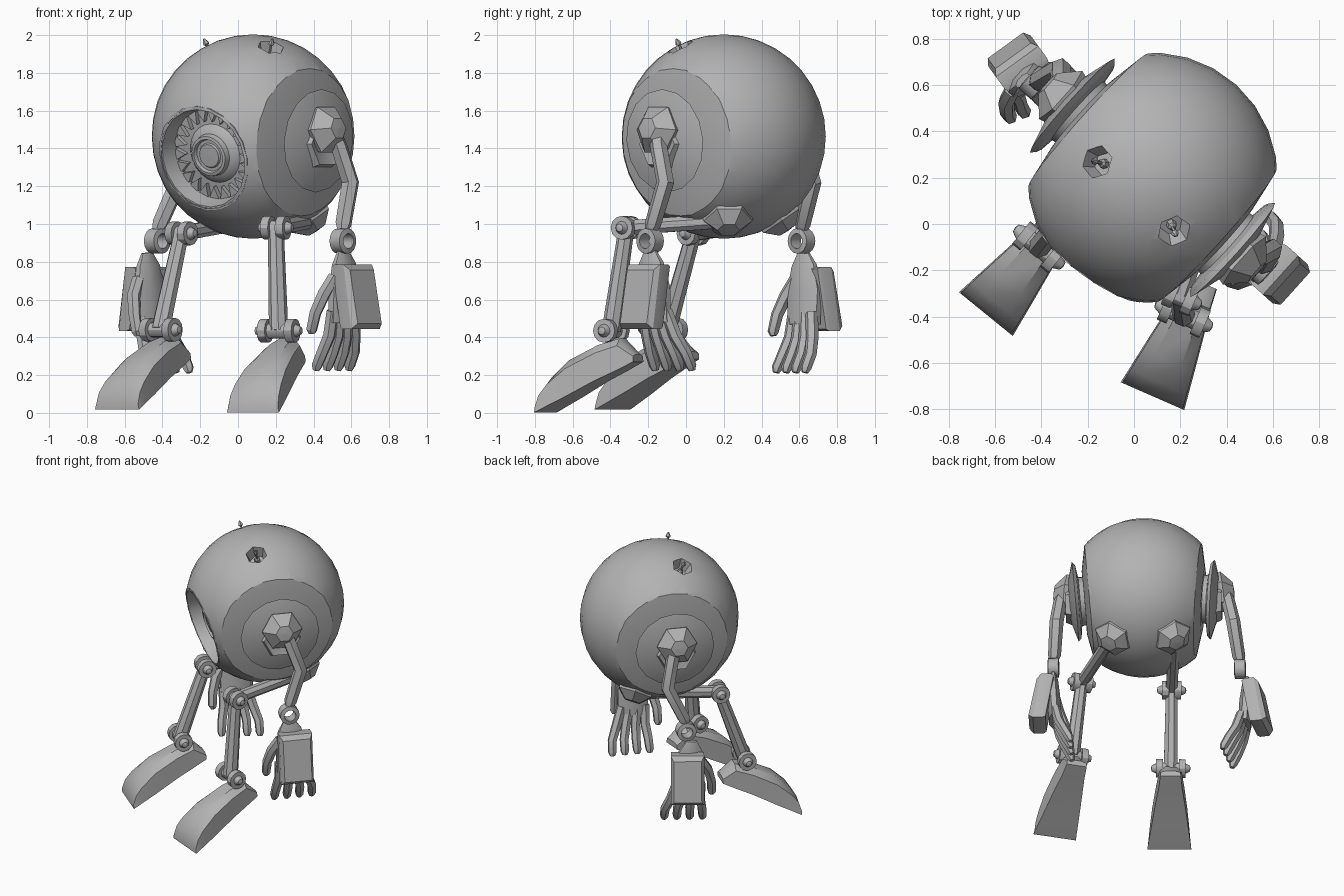
import bpy, bmesh, math
from mathutils import Vector, Matrix

if "Cube" in bpy.data.objects:
    bpy.data.objects.remove(bpy.data.objects["Cube"])

V = Vector
grey = bpy.data.materials.new("plain grey")
grey.use_nodes = True
grey.diffuse_color = (0.45, 0.45, 0.45, 1)
grey.node_tree.nodes["Principled BSDF"].inputs["Base Color"].default_value = (0.45, 0.45, 0.45, 1)

# Body frame: x = left, y = back; the whole figure is turned on its stand
CENTRE, R = V((0.08, 0.2, 1.463)), 0.541
BODY = Matrix.Translation(CENTRE) @ Matrix.Rotation(math.radians(-42), 4, 'Z')
MIRROR = BODY @ Matrix.Diagonal((-1, 1, 1, 1)) @ BODY.inverted()
LEFT = BODY.to_3x3() @ V((1, 0, 0))
BACK = BODY.to_3x3() @ V((0, 1, 0))


def shade(ob, angle):
    bpy.ops.object.select_all(action='DESELECT')
    ob.select_set(True)
    bpy.context.view_layer.objects.active = ob
    bpy.ops.object.shade_smooth_by_angle(angle=math.radians(angle))


def finish(name, bm):
    bmesh.ops.remove_doubles(bm, verts=bm.verts, dist=1e-5)
    bmesh.ops.recalc_face_normals(bm, faces=bm.faces)
    mesh = bpy.data.meshes.new(name)
    bm.to_mesh(mesh)
    bm.free()
    mesh.materials.append(grey)
    ob = bpy.data.objects.new(name, mesh)
    bpy.context.collection.objects.link(ob)
    shade(ob, 30)
    return ob


def skin(bm, rings, loop=False):
    """Bridge rings of points with quads; cap the ends unless looped."""
    rows = [[bm.verts.new(p) for p in ring] for ring in rings]
    n = len(rows[0])
    for a, b in list(zip(rows, rows[1:])) + ([(rows[-1], rows[0])] if loop else []):
        for i in range(n):
            j = (i + 1) % n
            bm.faces.new((a[i], a[j], b[j], b[i]))
    if not loop:
        bm.faces.new(rows[0])
        bm.faces.new(rows[-1])


def lathe(name, profile, origin, axis, n=24, loop=False):
    """Revolve (radius, height) pairs about an axis."""
    m = Matrix.Translation(origin) @ V(axis).to_track_quat('Z', 'Y').to_matrix().to_4x4()
    bm = bmesh.new()
    skin(bm, [[m @ V((max(r, 1e-4) * math.cos(t), max(r, 1e-4) * math.sin(t), h))
               for t in (2 * math.pi * i / n for i in range(n))] for r, h in profile], loop)
    return finish(name, bm)


def tube(name, pts, radii, side, n=8, flat=1.0):
    """Sweep a polygon along points; side is the wide direction."""
    rings = []
    for i, p in enumerate(pts):
        d = (pts[min(i + 1, len(pts) - 1)] - pts[max(i - 1, 0)]).normalized()
        a = (side - d * d.dot(side)).normalized()
        b = d.cross(a) * flat
        rings.append([p + radii[i] * (a * math.cos(t) + b * math.sin(t))
                      for t in (2 * math.pi * (k + .5) / n for k in range(n))])
    bm = bmesh.new()
    skin(bm, rings)
    return finish(name, bm)


def body_point(x, y, z):
    return BODY @ V((x, y, z))


def body_dir(x, y, z):
    return (BODY.to_3x3() @ V((x, y, z))).normalized()


# Ball body
bm = bmesh.new()
bmesh.ops.create_uvsphere(bm, u_segments=28, v_segments=18, radius=R)
bm.transform(BODY)
body = finish("body", bm)

# Flattened shoulders, eye socket and two hexagonal antenna wells cut from the ball
EYE = V((-0.57, -0.782, -0.25)).normalized()
SHOULDER = {s: body_dir(s, 0, -0.08) for s in (1, -1)}
WELLS = [body_dir(s * 0.226, -0.11, 0.478) for s in (1, -1)]
cutters = [lathe("socket_cutter", [(0.265, 0.33), (0.287, 0.7)], CENTRE, EYE, 32)]
cutters += [lathe("well_cutter", [(0.05, 0.46), (0.08, 0.56)], CENTRE, w, 6) for w in WELLS]
cutters += [lathe("shoulder_cutter", [(0.22, 0.405), (0.393, 0.372), (0.6, 0.7)], CENTRE, a, 32)
            for a in SHOULDER.values()]
for c in cutters:
    mod = body.modifiers.new("cut", 'BOOLEAN')
    mod.object, mod.operation, mod.solver = c, 'DIFFERENCE', 'EXACT'
    bpy.context.view_layer.objects.active = body
    bpy.ops.object.modifier_apply(modifier=mod.name)
    bpy.data.objects.remove(c)
shade(body, 20)

# Eye: rim, stepped iris, ring of teeth
lathe("eye_rim", [(0.286, 0.461), (0.266, 0.461), (0.243, 0.36), (0.262, 0.335)], CENTRE, EYE, 20, loop=True)
lathe("eye_iris", [(0.25, 0.325), (0.245, 0.345), (0.16, 0.352), (0.14, 0.375), (0.115, 0.385),
                   (0.108, 0.415), (0.092, 0.418), (0.085, 0.40), (0.068, 0.40), (0.062, 0.41),
                   (0, 0.412)], CENTRE, EYE, 24)
bm = bmesh.new()
m = Matrix.Translation(CENTRE) @ EYE.to_track_quat('Z', 'Y').to_matrix().to_4x4()
for i in range(22):
    turn = m @ Matrix.Rotation(2 * math.pi * i / 22, 4, 'Z')
    skin(bm, [[turn @ V(p) for p in ((0.25, -0.033, h), (0.25, 0.033, h), (0.178, 0, h + 0.005))]
              for h in (0.34, 0.372)])
finish("eye_teeth", bm)

# Antennae standing in the wells
for w, side in zip(WELLS, ("left", "right")):
    lathe(side + "_antenna", [(0.022, 0.455), (0.02, 0.49), (0.008, 0.50), (0.007, 0.545), (0.016, 0.552),
                              (0.016, 0.562), (0.004, 0.585), (0, 0.586)], CENTRE, w, 6)

# Shoulder flanges, hubs, arms and hands; the right hand hangs a little further out and turned
RING = V((-0.43, 0.61, 0.91))
TURN = (Matrix.Translation(RING + V((-0.055, 0.01, -0.012))) @ Matrix.Rotation(math.radians(-12), 4, 'Z')
        @ Matrix.Translation(-RING))
for s, side in ((1, "left"), (-1, "right")):
    def A(p, k=1.0):
        """Place an arm point."""
        return V(p) if s > 0 else MIRROR @ V(p) + V((-0.07, -0.02, 0)) * k

    def H(p):
        """Place a hand point."""
        return V(p) if s > 0 else TURN @ A(p)

    out = LEFT * s
    lathe(side + "_shoulder_flange", [(0.16, 0.38), (0.17, 0.435), (0.25, 0.447), (0.274, 0.468), (0.14, 0.507),
                                      (0, 0.507)], CENTRE + V((0, 0, 0.015)), SHOULDER[s], 16)
    lathe(side + "_shoulder_socket", [(0.15, 0), (0.125, 0.06), (0.09, 0.05), (0, 0.04)],
          body_point(s * 0.47, 0, -0.04), out, 6)
    lathe(side + "_shoulder_hood", [(0.125, 0), (0.14, 0.05), (0.06, 0.125), (0, 0.13)],
          body_point(s * 0.485, 0, 0.03), body_dir(s, 0, 0.12), 6)
    arm = [A((0.51, -0.15, 1.47), 0.1), A((0.535, -0.145, 1.41), 0.1), A((0.595, -0.11, 1.22), 0.5),
           A((0.558, -0.175, 1.0)), A((0.555, -0.19, 0.965))]
    tube(side + "_arm", arm, [0.044, 0.046, 0.048, 0.044, 0.03], BACK, 6)
    lathe(side + "_wrist_ring", [(0.067, -0.035), (0.067, 0.035), (0.04, 0.04), (0.04, -0.04)],
          A((0.555, -0.19, 0.91)), out, 16, loop=True)
    tube(side + "_palm", [H(p) for p in ((0.555, -0.19, 0.86), (0.56, -0.185, 0.79),
                                         (0.565, -0.175, 0.66), (0.56, -0.165, 0.48))],
         [0.04, 0.085, 0.115, 0.11], BACK, 8, 0.42)
    # chamfered plate on the back of the hand, leaning outward at the bottom
    bm = bmesh.new()
    skin(bm, [[H(V((0.632, -0.22, 0.615 + z * k)) + LEFT * (d - 0.17 * z) + BACK * y * k)
               for y, z in ((-0.11, -0.165), (0.11, -0.165), (0.11, 0.165), (-0.11, 0.165))]
              for d, k in ((-0.055, 0.97), (-0.035, 1.03), (0.03, 1.03), (0.06, 0.86))])
    finish(side + "_hand_plate", bm)
    for i in range(4):
        t = -1 + 2 * i / 3
        path = [V((0.555, -0.165, 0.54)) + BACK * t * 0.08, V((0.55, -0.13, 0.41)) + BACK * t * 0.10,
                V((0.53, -0.095, 0.32)) + BACK * t * 0.125, V((0.505, -0.07, 0.25)) + BACK * t * 0.13,
                V((0.50, -0.065, 0.225)) + BACK * t * 0.13]
        tube(f"{side}_finger_{i + 1}", [H(p) for p in path], [0.034, 0.034, 0.032, 0.03, 0.018], BACK, 6)
    tube(side + "_thumb", [H(p) for p in ((0.51, -0.23, 0.72), (0.455, -0.25, 0.63), (0.41, -0.24, 0.53),
                                          (0.39, -0.225, 0.44), (0.392, -0.222, 0.42))],
         [0.035, 0.036, 0.033, 0.03, 0.018], BACK, 6)


def joint(name, p, axis, half):
    """Axle with a collar and pointed bolt at each end."""
    profile = [(0, half + 0.035), (0.02, half + 0.03), (0.035, half), (0.063, half), (0.063, half - 0.045),
               (0.04, half - 0.045)]
    lathe(name, [(r, -h) for r, h in profile] + profile[::-1], p, axis, 12)


# Legs: hip dome, thigh, knee, shin, ankle, foot (forward, bottom, top, half width)
FOOT = [(-0.13, 0.27, 0.31, 0.07), (-0.04, 0.225, 0.40, 0.08), (0.08, 0.17, 0.365, 0.10),
        (0.24, 0.085, 0.285, 0.125), (0.34, 0.035, 0.19, 0.14), (0.385, 0.012, 0.12, 0.147),
        (0.405, 0.003, 0.04, 0.15)]
legs = (("left", 1, (0.2, -0.315, 0.98), (0.215, -0.395, 0.435), (0.242, -0.373, 0), (-0.40, -0.915, 0)),
        ("right", -1, (-0.30, 0.04, 0.95), (-0.41, -0.10, 0.44), (-0.385, -0.075, 0.015), (-0.63, -0.776, 0)))
for side, s, knee, ankle, base, fwd in legs:
    knee, ankle, base, fwd = V(knee), V(ankle), V(base), V(fwd).normalized()
    across = V((-fwd.y, fwd.x, 0))
    normal = body_dir(s * 0.21, 0.22, -0.446)
    lathe(side + "_hip", [(0.14, 0.47), (0.13, 0.54), (0.06, 0.60), (0, 0.605)], CENTRE, normal, 6)
    hip = CENTRE + normal * 0.55 + V((0, 0, 0.01))
    tube(side + "_thigh", [hip, knee], [0.042, 0.042], across, 8)
    joint(side + "_knee", knee, across, 0.065)
    tube(side + "_shin", [knee, knee.lerp(ankle, 0.85), ankle], [0.042, 0.05, 0.05], across, 8)
    joint(side + "_ankle", ankle, across, 0.10)
    bm = bmesh.new()
    skin(bm, [[base + fwd * f + across * w * k + V((0, 0, lo + (hi - lo) * h))
               for k, h in ((-1, 0), (1, 0), (0.95, 0.75), (0.5, 0.97), (-0.5, 0.97), (-0.95, 0.75))]
              for f, lo, hi, w in FOOT])
    finish(side + "_foot", bm)
